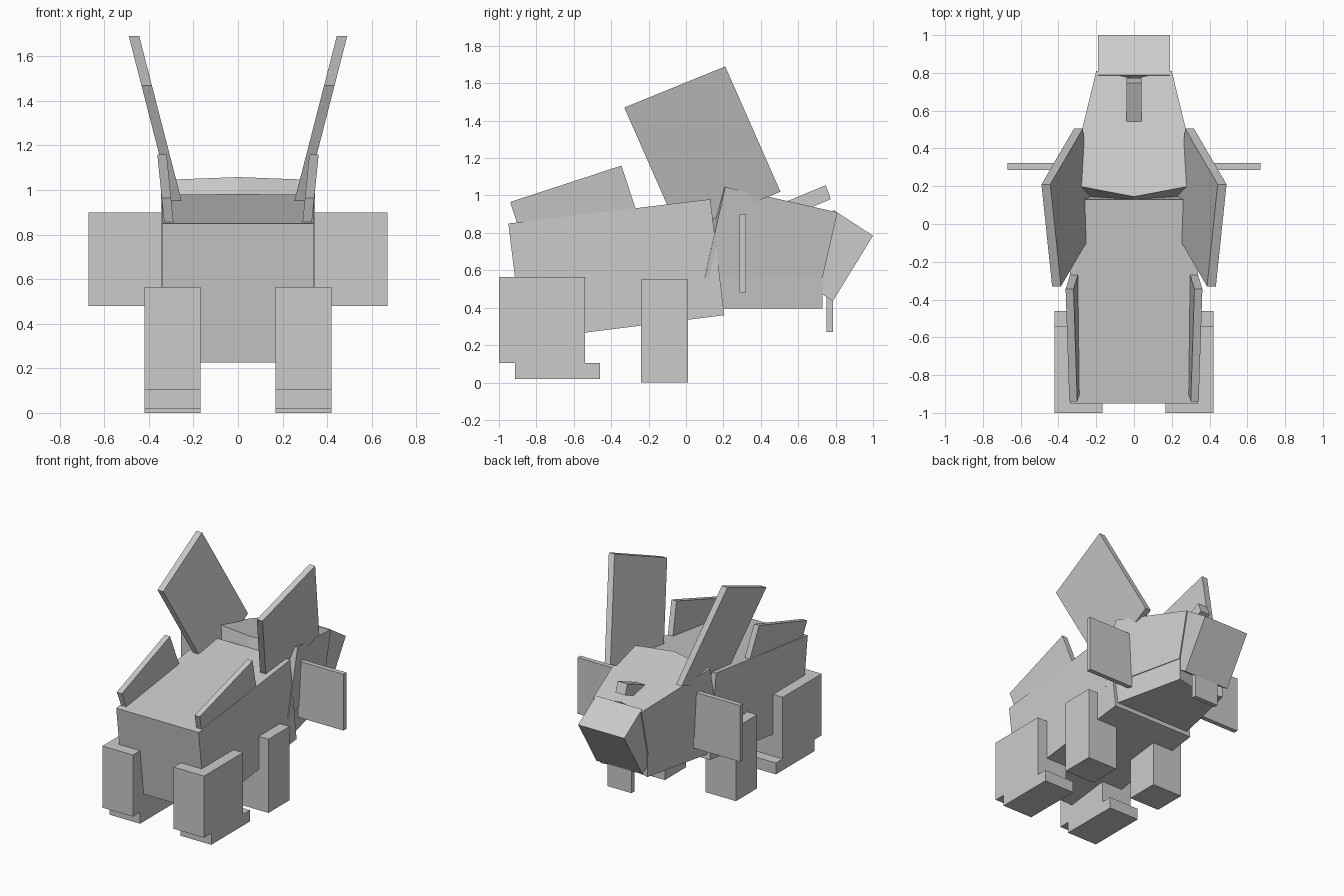
import bpy

if "Cube" in bpy.data.objects:
    bpy.data.objects.remove(bpy.data.objects["Cube"])


def loft(name, ring_a, ring_b, mirrored=False):
    """Solid between two matching rings of points."""
    n = len(ring_a)
    faces = [tuple(range(n)), tuple(range(2 * n - 1, n - 1, -1))]
    faces += [(i, i + n, (i + 1) % n + n, (i + 1) % n) for i in range(n)]
    mesh = bpy.data.meshes.new(name)
    mesh.from_pydata(list(ring_a) + list(ring_b), [], faces)
    obj = bpy.data.objects.new(name, mesh)
    bpy.context.collection.objects.link(obj)
    if mirrored:
        obj.modifiers.new("mirror", 'MIRROR').use_mirror_merge = False
    bpy.context.view_layer.objects.active = obj
    obj.select_set(True)
    bpy.ops.object.mode_set(mode='EDIT')
    bpy.ops.mesh.select_all(action='SELECT')
    bpy.ops.mesh.normals_make_consistent(inside=False)
    bpy.ops.object.mode_set(mode='OBJECT')
    obj.select_set(False)
    return obj


def slab(name, profile, x0, x1, lean=0.0, z_ref=0.0, mirrored=False):
    """Side profile (y, z) extruded in x; lean moves x outward with height."""
    ring = lambda x: [(x + lean * (z - z_ref), y, z) for y, z in profile]
    return loft(name, ring(x0), ring(x1), mirrored)


def rect(y0, y1, z0, z1):
    return [(y0, z0), (y1, z0), (y1, z1), (y0, z1)]


# Tilted trunk of the body
slab("body", [(-.95, .85), (.13, .98), (.205, .36), (-.873, .225)], -.34, .34)


# Wedge-shaped head and jaw, with shallow V front and back
def wedge(back_side, front_side, back_mid, front_mid, xb, xf):
    (yb, zb), (yf, zf) = back_side, front_side
    (ybm, zbm), (yfm, zfm) = back_mid, front_mid
    return [(-xb, yb, zb), (0, ybm, zbm), (xb, yb, zb),
            (xf, yf, zf), (0, yfm, zfm), (-xf, yf, zf)]


loft("head",
     wedge((.10, .56), (.73, .56), (.04, .56), (.69, .56), .345, .20),
     wedge((.21, 1.045), (.81, .91), (.145, 1.058), (.77, .918), .345, .20))
loft("jaw",
     wedge((.11, .395), (.73, .395), (.06, .395), (.69, .395), .335, .195),
     wedge((.11, .56), (.73, .56), (.06, .56), (.69, .56), .335, .195))

# Snout, tooth plate and nose horn
slab("snout", [(.79, .922), (1.0, .785), (.785, .435), (.58, .57)], -.19, .19)
slab("tooth", rect(.75, .785, .27, .55), -.10, .10)
slab("nose_horn", [(.747, 1.055), (.774, .98), (.50, .866), (.47, .94)], -.04, .04)

# Large leaning ears and smaller back fins
slab("ear", [(-.33, 1.47), (.21, 1.69), (.505, 1.02), (-.035, .80)],
     .443, .49, lean=.257, z_ref=1.69, mirrored=True)
slab("back_fin", [(-.94, .965), (-.345, 1.16), (-.24, .84), (-.835, .645)],
     .32, .362, lean=.10, z_ref=1.16, mirrored=True)

# Side plates beside the head
slab("side_plate", rect(.287, .322, .48, .90), .28, .67, mirrored=True)

# Legs: stepped hind leg with foot, plain foreleg
slab("hind_leg", [(-1, .105), (-.915, .105), (-.915, .02), (-.46, .02),
                  (-.46, .105), (-.54, .105), (-.54, .565), (-1, .565)],
     .168, .42, mirrored=True)
slab("foreleg", rect(-.24, .01, 0, .55), .168, .42, mirrored=True)
